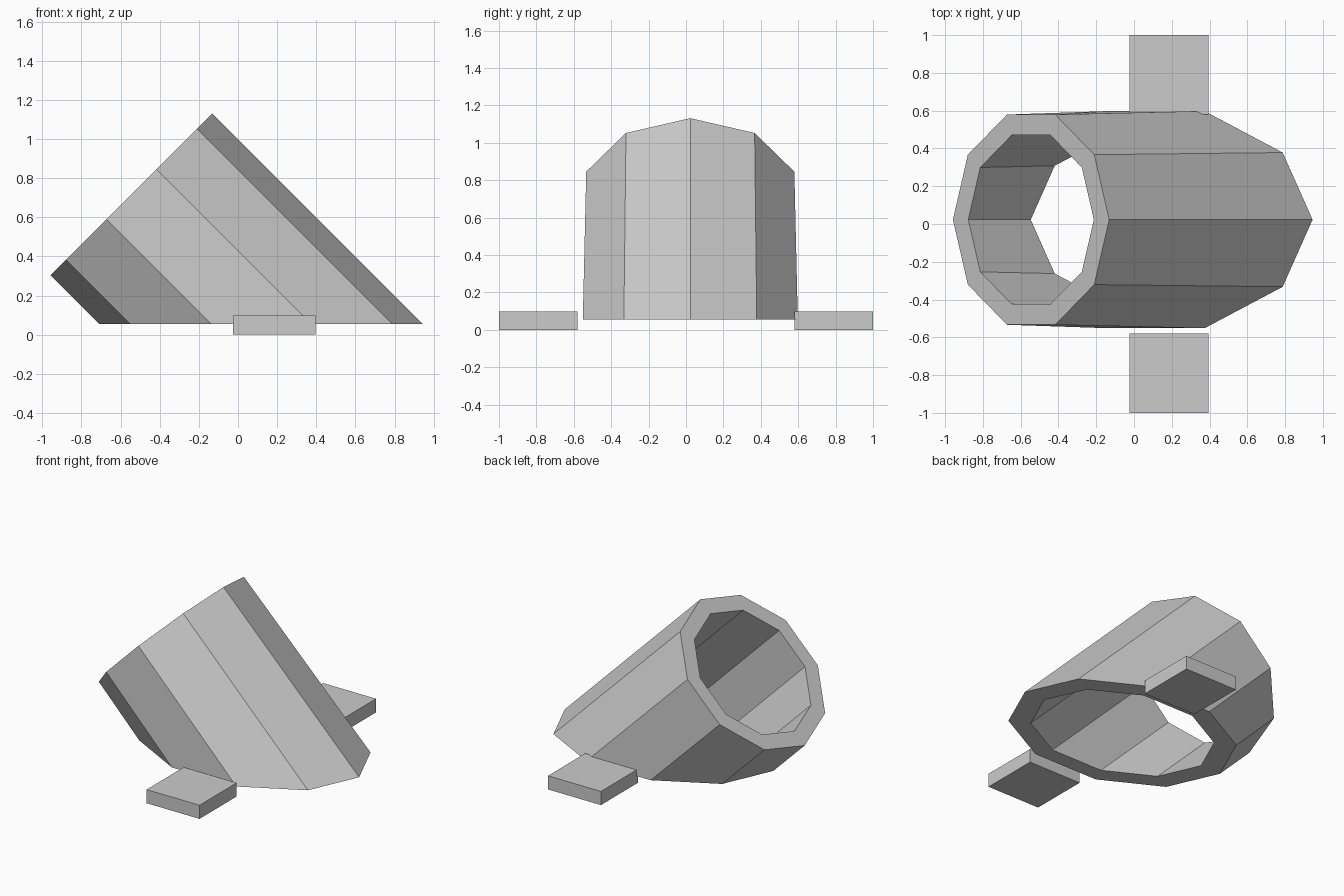
import bpy, bmesh
from math import sin, cos, pi, sqrt

cube = bpy.data.objects.get("Cube")
if cube:
    bpy.data.objects.remove(cube)

GREY = (0.6, 0.6, 0.6, 1)
grey = bpy.data.materials.new("plain_grey")
grey.use_nodes = True
grey.diffuse_color = GREY
grey.node_tree.nodes["Principled BSDF"].inputs["Base Color"].default_value = GREY


def add_object(name, bm):
    bmesh.ops.recalc_face_normals(bm, faces=bm.faces)
    mesh = bpy.data.meshes.new(name)
    bm.to_mesh(mesh)
    bm.free()
    mesh.materials.append(grey)
    obj = bpy.data.objects.new(name, mesh)
    bpy.context.collection.objects.link(obj)


# Ten-sided tube leaning at 45 degrees, cut off flat just above the ground
SIDES = 10
CENTRE_X, CENTRE_Y, CENTRE_Z = -0.545, 0.023, 0.718
OUTER, INNER = 0.585, 0.47
CUT_Z, FLARE = 0.055, 1.033


def tube_rings(bm, radius):
    mouth, base = [], []
    for i in range(SIDES):
        angle = 2 * pi * i / SIDES
        rise = radius * cos(angle) / sqrt(2)
        side = radius * sin(angle)
        x, z = CENTRE_X + rise, CENTRE_Z + rise
        mouth.append(bm.verts.new((x, CENTRE_Y + side, z)))
        base.append(bm.verts.new((x + z - CUT_Z, CENTRE_Y + side * FLARE, CUT_Z)))
    return mouth, base


bm = bmesh.new()
outer_mouth, outer_base = tube_rings(bm, OUTER)
inner_mouth, inner_base = tube_rings(bm, INNER)
loops = [outer_mouth, outer_base, inner_base, inner_mouth]
for a, b in zip(loops, loops[1:] + loops[:1]):
    for i in range(SIDES):
        j = (i + 1) % SIDES
        bm.faces.new((a[i], a[j], b[j], b[i]))
add_object("leaning_tube", bm)

# Flat square foot on each side of the tube
for name, side in (("front_foot", -1), ("back_foot", 1)):
    bm = bmesh.new()
    bmesh.ops.create_cube(bm, size=1)
    bmesh.ops.scale(bm, vec=(0.42, 0.42, 0.098), verts=bm.verts)
    bmesh.ops.translate(bm, vec=(0.185, side * 0.79, 0.049), verts=bm.verts)
    add_object(name, bm)
